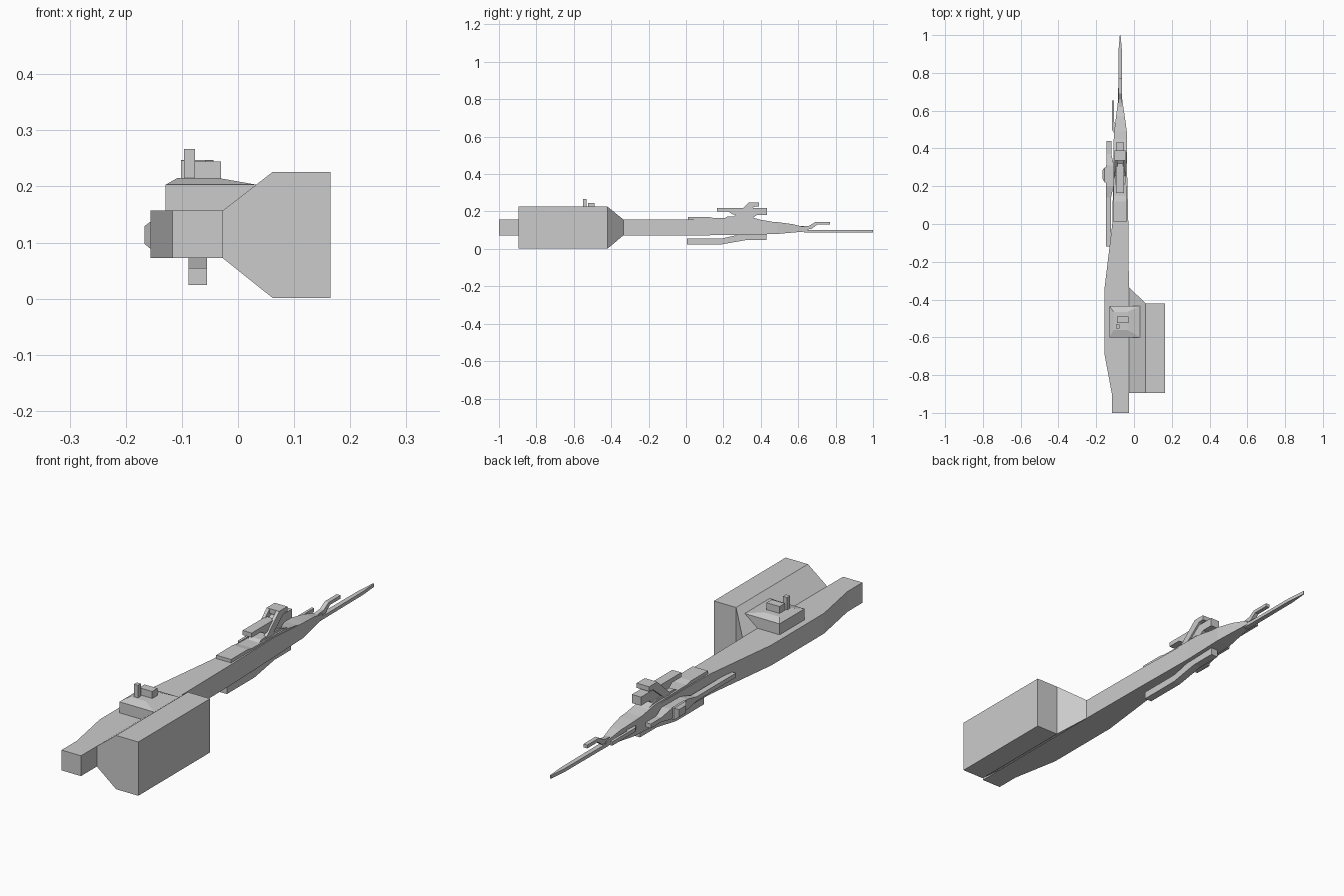
import bpy

CX = -0.073  # hull centre line


def mesh(name, verts, faces):
    me = bpy.data.meshes.new(name)
    me.from_pydata(verts, [], faces)
    me.update()
    ob = bpy.data.objects.new(name, me)
    bpy.context.collection.objects.link(ob)
    return ob


def loft(name, rings):
    """Join rings of equal length and cap both ends."""
    n = len(rings[0])
    verts = [v for r in rings for v in r]
    faces = [tuple(range(n))[::-1], tuple(range(len(verts) - n, len(verts)))]
    for k in range(len(rings) - 1):
        for i in range(n):
            j = (i + 1) % n
            faces.append((k * n + i, k * n + j, k * n + n + j, k * n + n + i))
    ob = mesh(name, verts, faces)
    import bmesh
    bm = bmesh.new()
    bm.from_mesh(ob.data)
    bmesh.ops.recalc_face_normals(bm, faces=bm.faces)
    bm.to_mesh(ob.data)
    bm.free()
    return ob


def sections(name, rows):
    """Rectangular sections along y: (y, x0, x1, z0, z1)."""
    return loft(name, [[(a, y, c), (b, y, c), (b, y, d), (a, y, d)]
                       for y, a, b, c, d in rows])


def box(name, x0, x1, y0, y1, z0, z1):
    return sections(name, [(y0, x0, x1, z0, z1), (y1, x0, x1, z0, z1)])


def side_profile(name, pts, x0, x1):
    """Profile in y, z extruded along x."""
    return loft(name, [[(x, y, z) for y, z in pts] for x in (x0, x1)])


def plan_profile(name, pts, z0, z1):
    """Profile in x, y extruded along z."""
    return loft(name, [[(x, y, z) for x, y in pts] for z in (z0, z1)])


# Main hull, tapering to the nose
sections("hull", [
    (-1.0, -0.117, -0.027, 0.072, 0.157),
    (-0.9, -0.117, -0.027, 0.072, 0.157),
    (-0.69, -0.156, -0.027, 0.072, 0.157),
    (-0.34, -0.156, -0.027, 0.072, 0.157),
    (0.0, -0.115, -0.030, 0.072, 0.157),
    (0.30, -0.109, -0.037, 0.074, 0.156),
    (0.49, -0.105, -0.038, 0.080, 0.143),
    (0.57, -0.095, -0.049, 0.087, 0.132),
    (0.65, -0.085, -0.061, 0.094, 0.112)])

# Flared block on the right flank
x_in, x_mid, x_out = -0.027, 0.062, 0.165
loft("flank_block", [
    [(x, -0.895, z0), (x, yf, z0), (x, yf, z1), (x, -0.895, z1)]
    for x, yf, z0, z1 in ((x_in, -0.335, 0.072, 0.157),
                          (x_mid, -0.42, 0.001, 0.226),
                          (x_out, -0.42, 0.001, 0.226))])

# Bridge island with bevelled roof and tower
loft("island", [
    [(a, y0, z), (b, y0, z), (b, y1, z), (a, y1, z)]
    for a, b, y0, y1, z in ((-0.129, -0.027, -0.6, -0.435, 0.155),
                            (-0.129, 0.033, -0.6, -0.435, 0.203),
                            (-0.108, -0.035, -0.56, -0.465, 0.215))])
box("island_cabin", -0.09, -0.03, -0.525, -0.49, 0.21, 0.244)
box("island_tower", -0.096, -0.077, -0.552, -0.532, 0.21, 0.267)

# Raised deck plates
side_profile("deck_plate", [(0.01, 0.15), (0.01, 0.171), (0.12, 0.171),
                            (0.15, 0.165), (0.36, 0.162), (0.45, 0.147)],
             -0.108, -0.039)
side_profile("deck_step", [(0.19, 0.155), (0.22, 0.172), (0.34, 0.172),
                           (0.40, 0.155)], -0.10, -0.046)

# Dorsal superstructure
side_profile("dorsal_beam", [(0.165, 0.2), (0.165, 0.219), (0.32, 0.219),
                             (0.32, 0.184), (0.25, 0.184), (0.225, 0.2)],
             -0.094, -0.052)
for side, x0 in (("left", -0.102), ("right", -0.058)):
    side_profile("dorsal_arm_" + side,
                 [(0.24, 0.16), (0.335, 0.246), (0.385, 0.246), (0.385, 0.228),
                  (0.362, 0.224), (0.285, 0.16)], x0, x0 + 0.014)
box("dorsal_crossbar", -0.102, -0.044, 0.335, 0.389, 0.227, 0.247)
side_profile("dorsal_front_pod", [(0.29, 0.188), (0.34, 0.218), (0.432, 0.218),
                                  (0.432, 0.182), (0.38, 0.182), (0.355, 0.164),
                                  (0.29, 0.164)], -0.094, -0.052)

# Ventral boom
side_profile("ventral_boom", [(0.005, 0.055), (0.005, 0.024), (0.19, 0.024),
                              (0.32, 0.047), (0.43, 0.047), (0.43, 0.08),
                              (0.30, 0.08), (0.19, 0.055)], -0.088, -0.055)

# Left side rail with faceted pod
sections("side_rail", [
    (-0.12, -0.147, -0.122, 0.104, 0.122),
    (0.14, -0.147, -0.122, 0.104, 0.122),
    (0.20, -0.147, -0.108, 0.092, 0.135),
    (0.31, -0.147, -0.106, 0.092, 0.135),
    (0.37, -0.145, -0.120, 0.104, 0.122),
    (0.44, -0.145, -0.120, 0.104, 0.122)])
loft("side_pod", [
    [(x, y0, z0), (x, y1, z0), (x, y1, z1), (x, y0, z1)]
    for x, y0, y1, z0, z1 in ((-0.145, 0.22, 0.30, 0.088, 0.138),
                              (-0.155, 0.22, 0.30, 0.088, 0.138),
                              (-0.167, 0.24, 0.285, 0.098, 0.129))])

# Small side prong beside the nose
plan_profile("side_prong", [(-0.09, 0.46), (-0.117, 0.50), (-0.117, 0.655),
                            (-0.106, 0.655), (-0.106, 0.54), (-0.09, 0.53)],
             0.106, 0.122)

# Nose blade and forked upper prong
plan_profile("nose_blade", [(CX - 0.011, 0.63), (CX + 0.011, 0.63),
                            (CX + 0.009, 0.92), (CX + 0.002, 1.0),
                            (CX - 0.002, 1.0), (CX - 0.009, 0.92)],
             0.088, 0.102)
side_profile("upper_prong", [(0.60, 0.118), (0.66, 0.124), (0.69, 0.143),
                             (0.77, 0.143), (0.77, 0.129), (0.70, 0.129),
                             (0.67, 0.106), (0.60, 0.100)],
             CX - 0.009, CX + 0.009)
